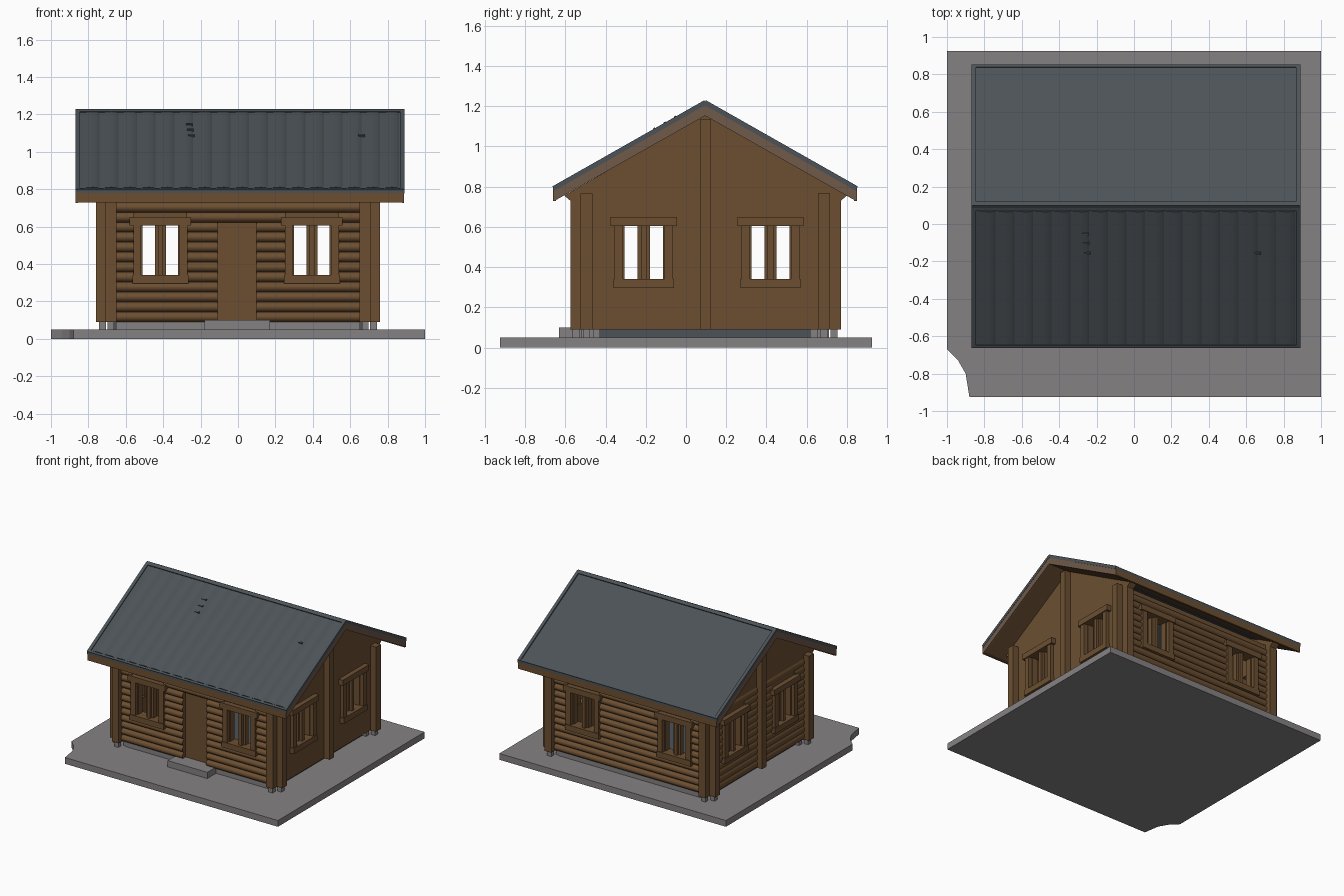
import bpy, bmesh, math
from mathutils import Vector

if "Cube" in bpy.data.objects:
    bpy.data.objects.remove(bpy.data.objects["Cube"])


def material(name, rgb):
    m = bpy.data.materials.new(name)
    m.diffuse_color = (*rgb, 1)
    m.use_nodes = True
    m.node_tree.nodes["Principled BSDF"].inputs["Base Color"].default_value = m.diffuse_color
    return m


WOOD = material("brown wood", (0.150, 0.078, 0.031))
TRIM = material("grey brown trim", (0.162, 0.100, 0.066))
SLATE = material("slate roof", (0.072, 0.086, 0.096))
STONE = material("grey stone", (0.235, 0.222, 0.224))
WORLD = (Vector((0, 0, 0)), Vector((1, 0, 0)), Vector((0, 1, 0)), Vector((0, 0, 1)))


class Part:
    """Collects prisms drawn in a local frame (origin, u, d, w) into one object."""

    def __init__(self, name, mat, frame=WORLD):
        self.name, self.mat, self.frame, self.bm = name, mat, frame, bmesh.new()

    def prism(self, pts, a, b, axis=0):
        """Extrude a 2D outline from a to b along local axis 0, 1 or 2."""
        o, *axes = self.frame
        p, q = [axes[i] for i in range(3) if i != axis]
        rings = [[self.bm.verts.new(o + p * s + q * t + axes[axis] * c) for s, t in pts]
                 for c in (a, b)]
        n = len(pts)
        faces = [self.bm.faces.new(r) for r in rings]
        faces += [self.bm.faces.new((rings[0][i], rings[0][(i + 1) % n],
                                     rings[1][(i + 1) % n], rings[1][i])) for i in range(n)]
        bmesh.ops.recalc_face_normals(self.bm, faces=faces)

    def box(self, u0, u1, d0, d1, w0, w1):
        self.prism([(d0, w0), (d1, w0), (d1, w1), (d0, w1)], u0, u1)

    def done(self, smooth=False):
        me = bpy.data.meshes.new(self.name)
        self.bm.to_mesh(me)
        self.bm.free()
        me.materials.append(self.mat)
        ob = bpy.data.objects.new(self.name, me)
        bpy.context.collection.objects.link(ob)
        if smooth:
            bpy.ops.object.select_all(action='DESELECT')
            ob.select_set(True)
            bpy.context.view_layer.objects.active = ob
            bpy.ops.object.shade_smooth_by_angle(angle=math.radians(40))


# ground slab with a broken front left corner
p = Part("ground_slab", STONE)
p.prism([(-1, 0.925), (-1, -0.67), (-0.94, -0.73), (-0.9, -0.8), (-0.88, -0.925),
         (1, -0.925), (1, 0.925)], 0, 0.05, axis=2)
p.done()

# foundation, doorstep, corner feet and floor
p = Part("foundation", STONE)
p.box(-0.63, 0.63, -0.52, 0.71, 0.045, 0.097)
p.done()
p = Part("doorstep", STONE)
p.box(-0.18, 0.17, -0.63, -0.50, 0.045, 0.10)
p.done()
p = Part("corner_feet", STONE)
for x in (-0.68, 0.68):
    for y in (-0.495, 0.685):
        for dx, dy in ((0, -0.05), (0, 0.05), (0.045, 0), (-0.045, 0)):
            p.box(x + dx - 0.018, x + dx + 0.018, y + dy - 0.018, y + dy + 0.018, 0.045, 0.095)
p.done()
p = Part("floor", SLATE)
p.box(-0.665, 0.665, -0.46, 0.65, 0.045, 0.105)
p.done()

# walls: frame, end coordinates, window centres, has door, log bulge
Z = Vector((0, 0, 1))
X, Y = Vector((1, 0, 0)), Vector((0, 1, 0))
WALLS = {
    "front": ((Vector((0, -0.525, 0)), X, -Y, Z), (-0.76, 0.76), (-0.415, 0.395), True, 0.02),
    "back": ((Vector((0, 0.715, 0)), X, Y, Z), (-0.76, 0.76), (-0.415, 0.395), False, 0.02),
    "right": ((Vector((0.71, 0, 0)), Y, X, Z), (-0.575, 0.77), (-0.21, 0.42), False, 0),
    "left": ((Vector((-0.71, 0, 0)), Y, -X, Z), (-0.575, 0.77), (-0.21, 0.42), False, 0.01),
}
HALF, SILL, HEAD, THICK = 0.103, 0.34, 0.605, 0.06
DOOR = (-0.11, 0.10, 0.09, 0.635)


def gaps(a, b, holes):
    """Stretches of a..b left over between holes."""
    out = []
    for h0, h1 in sorted(holes):
        out.append((a, h0))
        a = h1
    return out + [(a, b)]


for side, (frame, (u0, u1), windows, door, bulge) in WALLS.items():
    gable = side in ("left", "right")
    top = 0.73 if gable else 0.765
    rects = [(c - HALF, c + HALF, SILL, HEAD) for c in windows] + ([DOOR] if door else [])

    # solid wall in bands around the openings
    p = Part(side + "_wall", WOOD, frame)
    levels = sorted({0.09, top, *[z for r in rects for z in r[2:]]})
    for z0, z1 in zip(levels, levels[1:]):
        m = (z0 + z1) / 2
        for a, b in gaps(u0, u1, [r[:2] for r in rects if r[2] < m < r[3]]):
            p.box(a, b, -THICK, 0, z0, z1)
    if gable:
        p.prism([(-0.575, 0.73), (-0.605, 0.755), (0.095, 1.155), (0.80, 0.755), (0.77, 0.73)],
                -THICK, 0, axis=1)
    p.done()

    # rounded logs on the outside, stopped at frames and corners
    if bulge:
        p = Part(side + "_logs", WOOD, frame)
        rows = 12
        pitch = 0.64 / rows
        pads = [(c - 0.14, c + 0.14, 0.30, 0.65) for c in windows] + ([DOOR] if door else [])
        if gable:
            pads.append((0.07, 0.12, 0, 1))
        a, b = (-0.47, 0.66) if gable else (-0.655, 0.655)
        for i in range(rows):
            z0 = 0.09 + i * pitch
            arc = [(bulge * math.sin(math.pi * k / 6) ** 0.7, z0 + pitch * k / 6)
                   for k in range(1, 6)]
            ring = [(-0.01, z0)] + [(0, z0)] + arc + [(0, z0 + pitch), (-0.01, z0 + pitch)]
            cut = [r[:2] for r in pads
                   if min(r[3], z0 + pitch) - max(r[2], z0) > 0.02]
            for s, e in gaps(a, b, cut):
                p.prism(ring, s, e)
        p.done(smooth=True)

    # window frames: jambs, header, sill, sashes and centre post
    p = Part(side + "_window_frames", WOOD, frame)
    for c in windows:
        for s in (-1, 1):
            j = sorted((c + s * HALF, c + s * 0.145))
            p.box(*j, -0.01, 0.03, 0.31, 0.63)
            j = sorted((c + s * (HALF - 0.008), c + s * (HALF + 0.002)))
            p.box(*j, -0.05, 0.0, SILL, HEAD)
            j = sorted((c + s * 0.012, c + s * 0.03))
            p.box(*j, -0.05, -0.01, SILL, HEAD)
        p.box(c - 0.014, c + 0.014, -0.05, 0.012, SILL, HEAD)
        p.box(c - 0.165, c + 0.165, -0.01, 0.038, HEAD, 0.65)
        p.box(c - 0.15, c + 0.15, -0.01, 0.035, 0.295, SILL)
    p.done()

    # middle post on each gable
    if gable:
        p = Part(side + "_gable_post", WOOD, frame)
        p.box(0.07, 0.125, -0.01, 0.05, 0.09, 1.135)
        p.done()

# recessed door
p = Part("door", WOOD, WALLS["front"][0])
p.box(-0.115, 0.105, -0.05, -0.02, 0.09, 0.64)
p.done()

# roof: wooden deck as an upside-down V, with trim on the gable ends
RX0, RX1, RY, RUN = -0.87, 0.89, 0.095, 0.755


def vee(top, bottom, run=RUN, drop=0.425):
    return [(RY - run, top - drop), (RY, top), (RY + run, top - drop),
            (RY + run, bottom - drop), (RY, bottom), (RY - run, bottom - drop)]


p = Part("roof_deck", WOOD)
p.prism(vee(1.205, 1.155, 0.75), RX0 + 0.012, RX1 - 0.012)
p.done()
p = Part("gable_trim", TRIM)
for x in (RX0 + 0.002, RX1 - 0.014):
    p.prism(vee(1.206, 1.152, 0.752), x, x + 0.012)
p.done()
p = Part("ceiling", SLATE)
p.prism(vee(1.157, 1.149, 0.54, 0.306), -0.648, 0.648)
p.done()
p = Part("eave_boards", WOOD)
for y in (RY - RUN, RY + RUN - 0.015):
    p.box(RX0 + 0.004, RX1 - 0.004, y, y + 0.015, 0.728, 0.78)
p.done()
p = Part("roof_cover", SLATE)
p.prism(vee(1.222, 1.204, RUN, 0.428), RX0, RX1)
p.done()

# roof edging, ridged front sheets and small vents, drawn on each slope
for name, s in (("front", -1), ("back", 1)):
    down = Vector((0, s * RUN, -0.428)).normalized()
    up = Vector((0, s * 0.428, RUN)).normalized()
    length = math.hypot(RUN, 0.428)
    slope = (Vector((0, RY, 1.222)), X, down, up)
    p = Part(name + "_roof_edging", SLATE, slope)
    for x in (RX0, RX1 - 0.025):
        p.box(x, x + 0.025, 0, length, -0.004, 0.008)
    p.box(RX0, RX1, 0, 0.025, -0.004, 0.008)
    p.box(RX0, RX1, length - 0.015, length, -0.004, 0.007)
    p.done()
    if s < 0:
        p = Part("front_roof_sheets", SLATE, slope)
        n = 17
        w = (RX1 - RX0 - 0.06) / n
        for i in range(n):
            x = RX0 + 0.03 + i * w
            p.prism([(x, -0.004), (x, 0), (x + w * 0.12, 0.001), (x + w * 0.35, 0.006),
                     (x + w * 0.65, 0.008), (x + w * 0.88, 0.006), (x + w, 0.0),
                     (x + w, -0.004)], 0.03, length - 0.02, axis=1)
        p.done(smooth=True)
        p = Part("roof_vents", SLATE, slope)
        for x, d in ((-0.26, 0.16), (-0.255, 0.22), (-0.25, 0.28), (0.66, 0.28)):
            p.box(x - 0.018, x + 0.018, d, d + 0.012, 0, 0.012)
        p.done()
